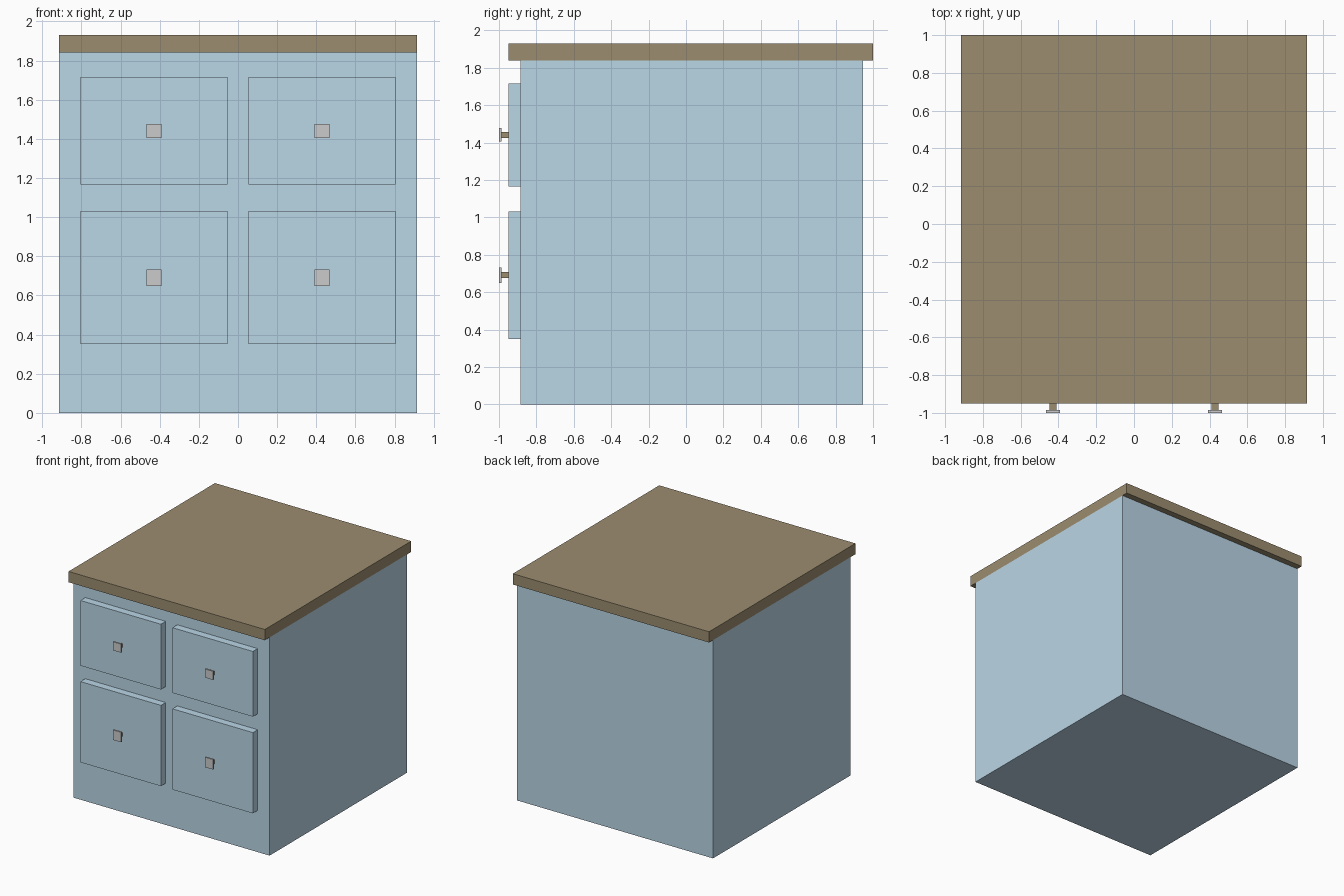
import bpy

if "Cube" in bpy.data.objects:
    bpy.data.objects.remove(bpy.data.objects["Cube"])


def material(name, rgb):
    mat = bpy.data.materials.new(name)
    mat.diffuse_color = (*rgb, 1)
    mat.use_nodes = True
    mat.node_tree.nodes["Principled BSDF"].inputs["Base Color"].default_value = mat.diffuse_color
    return mat


BLUE = material("blue_paint", (0.49, 0.67, 0.79))
BROWN = material("dark_wood", (0.33, 0.265, 0.16))


def box(name, x, y, z, mat=None):
    """Box spanning the (min, max) ranges x, y, z."""
    spans = (x, y, z)
    bpy.ops.mesh.primitive_cube_add(size=1, location=[(a + b) / 2 for a, b in spans])
    ob = bpy.context.object
    ob.name = name
    ob.scale = [b - a for a, b in spans]
    bpy.ops.object.transform_apply(location=False, rotation=False, scale=True)
    if mat:
        ob.data.materials.append(mat)
    return ob


def around(centre, half):
    return (centre - half, centre + half)


# Cabinet body and worktop, which overhangs front and back
box("cabinet_body", (-0.915, 0.915), (-0.886, 0.947), (0, 1.84), BLUE)
box("worktop", (-0.915, 0.915), (-0.95, 1.0), (1.84, 1.931), BROWN)

# Drawer fronts, each with a wooden stem and a square grey knob plate
rows = {"upper": (1.166, 1.716, 0.036), "lower": (0.351, 1.032, 0.042)}
for row, (z0, z1, knob_half) in rows.items():
    zc = (z0 + z1) / 2
    for side, xc in (("left", -0.429), ("right", 0.429)):
        tag = f"{row}_{side}"
        box(f"drawer_front_{tag}", around(xc, 0.375), (-0.95, -0.886), (z0, z1), BLUE)
        box(f"knob_stem_{tag}", around(xc, 0.018), (-0.986, -0.95), around(zc, 0.016), BROWN)
        box(f"knob_plate_{tag}", around(xc, 0.038), (-1.0, -0.986), around(zc, knob_half))
